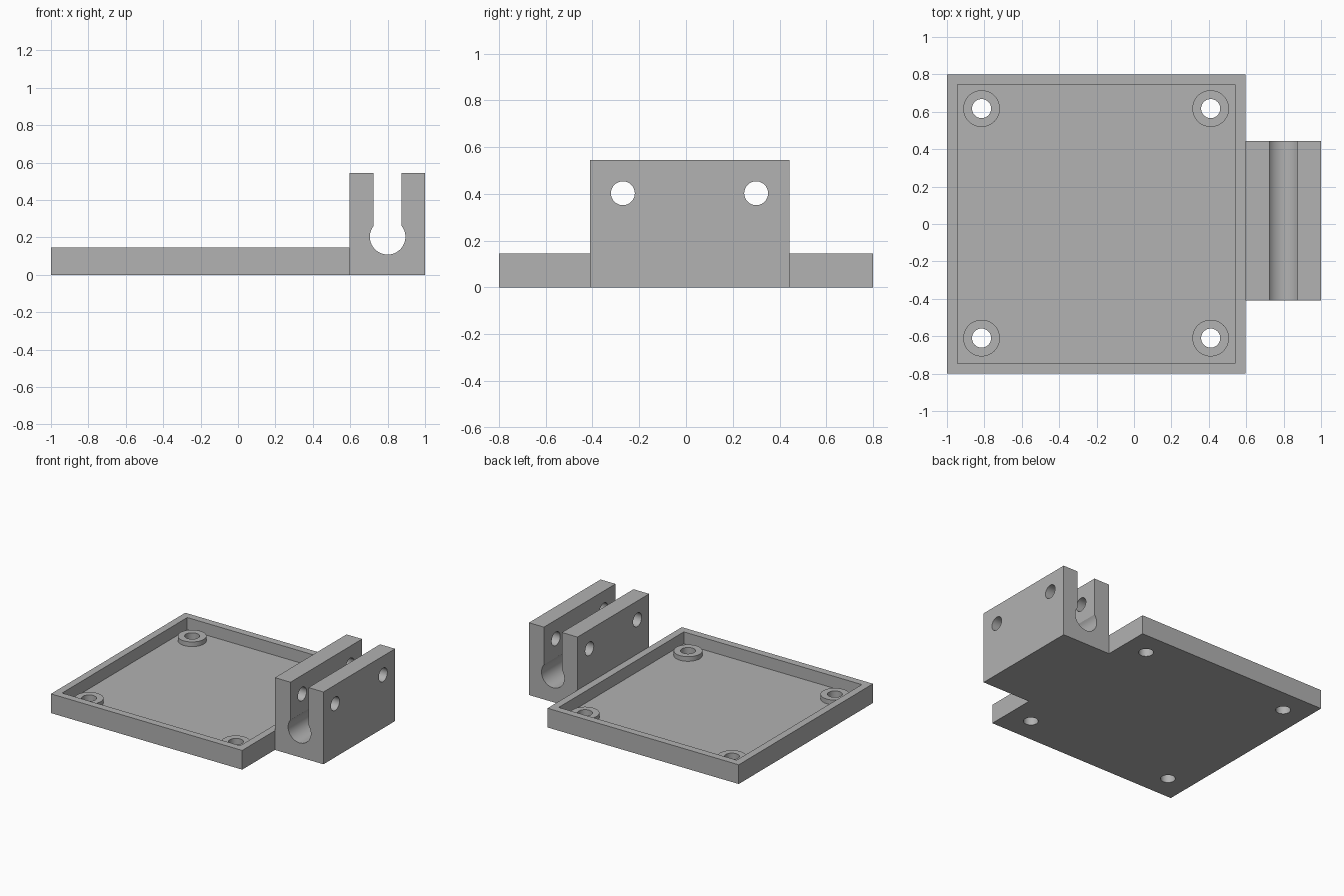
import bpy, bmesh, math
from mathutils import Matrix, Vector

cube = bpy.data.objects.get("Cube")
if cube:
    bpy.data.objects.remove(cube, do_unlink=True)

grey = bpy.data.materials.new("plain grey")
grey.use_nodes = True
grey.diffuse_color = (0.445, 0.445, 0.445, 1)
grey.node_tree.nodes["Principled BSDF"].inputs["Base Color"].default_value = grey.diffuse_color


def finish(bm, name):
    bmesh.ops.recalc_face_normals(bm, faces=bm.faces)
    mesh = bpy.data.meshes.new(name)
    bm.to_mesh(mesh)
    bm.free()
    mesh.materials.append(grey)
    obj = bpy.data.objects.new(name, mesh)
    bpy.context.collection.objects.link(obj)
    return obj


def box(name, low, high):
    low, high = Vector(low), Vector(high)
    bm = bmesh.new()
    bmesh.ops.create_cube(bm, size=1, matrix=Matrix.Translation((low + high) / 2)
                          @ Matrix.Diagonal((*(high - low), 1)))
    return finish(bm, name)


def cylinder(name, centre, radius, depth, axis="Z"):
    turn = Matrix.Rotation(math.pi / 2, 4, "Y") if axis == "X" else Matrix()
    bm = bmesh.new()
    bmesh.ops.create_cone(bm, cap_ends=True, segments=48, radius1=radius, radius2=radius,
                          depth=depth, matrix=Matrix.Translation(centre) @ turn)
    return finish(bm, name)


def combine(target, tool, operation):
    # Apply one boolean and discard its tool
    mod = target.modifiers.new(operation.lower(), "BOOLEAN")
    mod.operation, mod.object, mod.solver = operation, tool, "EXACT"
    bpy.context.view_layer.objects.active = target
    bpy.ops.object.modifier_apply(modifier=mod.name)
    bpy.data.objects.remove(tool, do_unlink=True)


# Shallow open tray
tray_end, floor, boss_top = 0.595, 0.055, 0.09
bracket = box("tray_with_clamp", (-1, -0.8, 0), (tray_end, 0.8, 0.145))
combine(bracket, box("tray_recess", (-0.945, -0.745, floor), (0.54, 0.745, 0.3)), "DIFFERENCE")

# Four screw bosses with through holes
screws = [(x, y) for x in (-0.815, 0.41) for y in (-0.61, 0.617)]
for x, y in screws:
    combine(bracket, cylinder("boss", (x, y, boss_top - 0.03), 0.098, 0.06), "UNION")
    combine(bracket, cylinder("screw_hole", (x, y, 0), 0.051, 0.5), "DIFFERENCE")

# Clamp block: keyhole profile drawn in x-z, with a tongue set into the tray wall
top, front, back = 0.545, -0.41, 0.443
bore_x, bore_z, bore_r, slot = 0.8, 0.203, 0.095, 0.075
start = math.acos(slot / bore_r)
sweep = math.pi + 2 * start
arc = [(bore_x + bore_r * math.cos(start - sweep * i / 40),
        bore_z + bore_r * math.sin(start - sweep * i / 40)) for i in range(41)]
profile = [(0.57, 0), (1, 0), (1, top), (bore_x + slot, top), *arc,
           (bore_x - slot, top), (tray_end, top), (tray_end, 0.12), (0.57, 0.12)]
bm = bmesh.new()
face = bm.faces.new([bm.verts.new((x, front, z)) for x, z in profile])
swept = bmesh.ops.extrude_face_region(bm, geom=[face])["geom"]
bmesh.ops.translate(bm, vec=(0, back - front, 0),
                    verts=[v for v in swept if isinstance(v, bmesh.types.BMVert)])
clamp = finish(bm, "clamp")

# Cross holes for the clamp bolts
for y in (-0.27, 0.3):
    combine(clamp, cylinder("bolt_hole", (bore_x, y, 0.403), 0.051, 1, "X"), "DIFFERENCE")
combine(bracket, clamp, "UNION")

# Smooth the round walls, keep the edges crisp
bpy.ops.object.select_all(action="DESELECT")
bracket.select_set(True)
bpy.context.view_layer.objects.active = bracket
bpy.ops.object.shade_smooth_by_angle(angle=math.radians(30))
